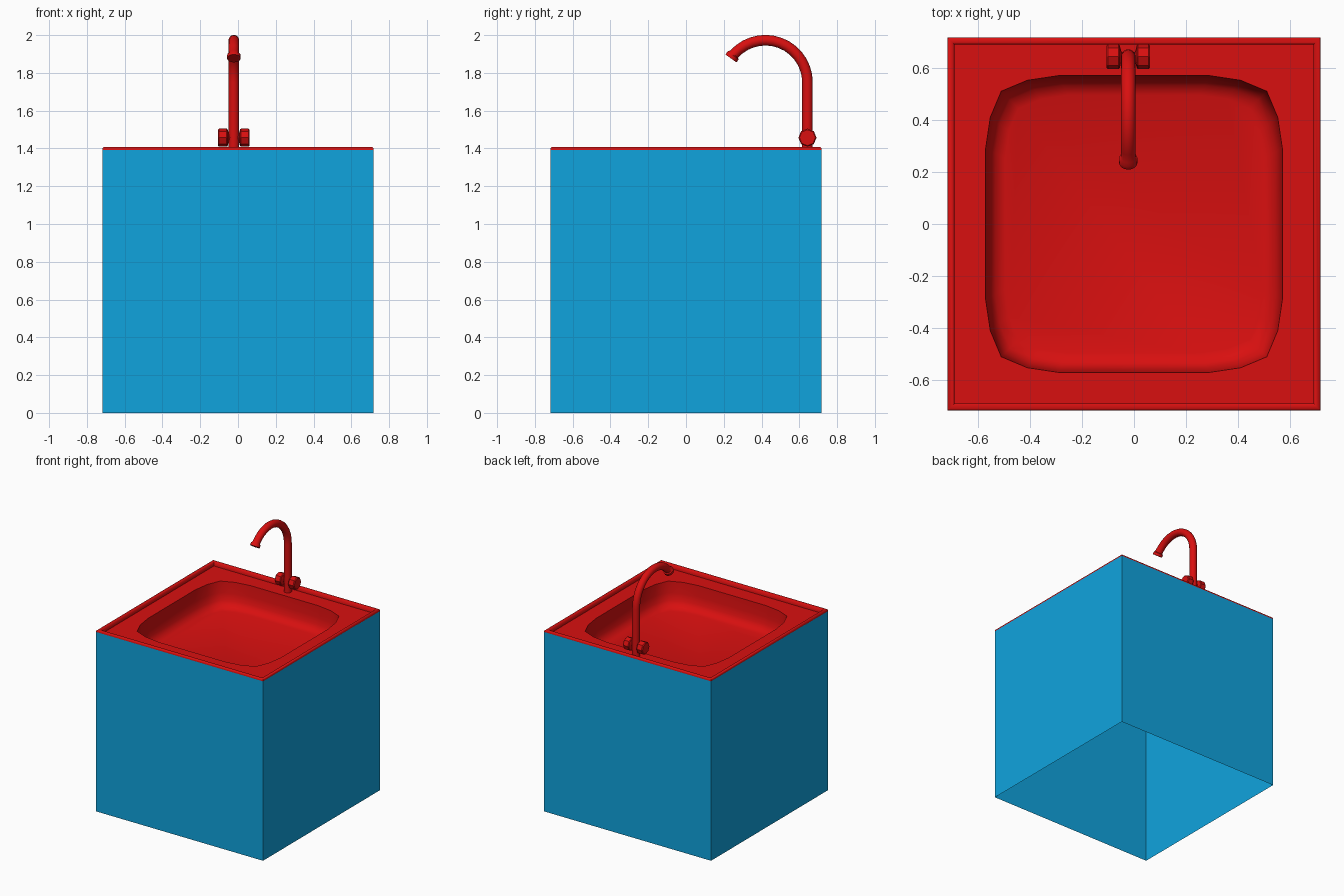
import bpy, bmesh, math
from mathutils import Vector

if "Cube" in bpy.data.objects:
    bpy.data.objects.remove(bpy.data.objects["Cube"])


def material(name, color):
    m = bpy.data.materials.new(name)
    m.diffuse_color = color
    m.use_nodes = True
    m.node_tree.nodes["Principled BSDF"].inputs["Base Color"].default_value = m.diffuse_color
    return m


RED = material("red", (0.69, 0.005, 0.005, 1))
BLUE = material("blue", (0.005, 0.37, 0.73, 1))


def finish(name, bm, mat, angle=None, recalc=True):
    if recalc:
        bmesh.ops.recalc_face_normals(bm, faces=bm.faces)
    me = bpy.data.meshes.new(name)
    bm.to_mesh(me)
    bm.free()
    me.materials.append(mat)
    ob = bpy.data.objects.new(name, me)
    bpy.context.collection.objects.link(ob)
    if angle:
        bpy.ops.object.select_all(action='DESELECT')
        ob.select_set(True)
        bpy.context.view_layer.objects.active = ob
        bpy.ops.object.shade_smooth_by_angle(angle=math.radians(angle))
    return ob


def ring(bm, pts, z):
    return [bm.verts.new((x, y, z)) for x, y in pts]


def bridge(bm, a, b):
    n = len(a)
    for i in range(n):
        bm.faces.new((a[i], a[(i + 1) % n], b[(i + 1) % n], b[i]))


def square(h):
    return [(h, h), (-h, h), (-h, -h), (h, -h)]


def sweep(name, path, radii, side, sides, angle):
    """Capped round tube along a planar path; side is the plane's normal."""
    bm = bmesh.new()
    path = [Vector(p) for p in path]
    side = Vector(side)
    rings = []
    for i, p in enumerate(path):
        t = (path[min(i + 1, len(path) - 1)] - path[max(i - 1, 0)]).normalized()
        n = t.cross(side)
        rings.append([bm.verts.new(p + radii[i] * (math.cos(a) * side + math.sin(a) * n))
                      for a in (2 * math.pi * k / sides for k in range(sides))])
    for a, b in zip(rings, rings[1:]):
        bridge(bm, a, b)
    bm.faces.new(rings[0])
    bm.faces.new(rings[-1])
    return finish(name, bm, RED, angle)


# Cabinet: four thin walls, open below
H = 0.717
bm = bmesh.new()
bridge(bm, ring(bm, square(H), 0), ring(bm, square(H), 1.393))
finish("cabinet", bm, BLUE)

# Sink top: rolled rim, recessed deck and rounded basin as one sheet
DECK = 1.375
bm = bmesh.new()
profile = [(H, 1.390), (H, 1.402), (0.710, 1.408), (0.697, 1.408), (0.690, 1.402), (0.690, DECK)]
rims = [ring(bm, square(h), z) for h, z in profile]
for a, b in zip(rims, rims[1:]):
    bridge(bm, a, b)
corner = [(0.57, 0.29), (0.552, 0.41), (0.51, 0.51), (0.41, 0.552), (0.29, 0.57)]
outline = []
for k in range(4):
    for x, y in corner:
        for _ in range(k):
            x, y = -y, x
        outline.append((x, y))
basin = [ring(bm, [(x * s, y * s) for x, y in outline], z)
         for s, z in ((1, DECK), (0.99, 1.29), (0.972, 1.235), (0.935, 1.20), (0.87, 1.185))]
for k in range(4):
    c, c2 = rims[-1][k], rims[-1][(k + 1) % 4]
    for i in range(4):
        bm.faces.new((c, basin[0][5 * k + i + 1], basin[0][5 * k + i]))
    bm.faces.new((c, c2, basin[0][(5 * k + 5) % 20], basin[0][5 * k + 4]))
for a, b in zip(basin, basin[1:]):
    bridge(bm, a, b)
bm.faces.new(basin[-1])
finish("sink_basin", bm, RED, 50)

# Tap spout: upright, arc and flared tip
X, Y, R = -0.022, 0.643, 0.223
path = [(X, Y, DECK - 0.002), (X, Y, 1.5)]
for i in range(15):
    a = math.radians(138 * i / 14)
    path.append((X, Y - R + R * math.cos(a), 1.75 + R * math.sin(a)))
radii = [0.028] * len(path)
end, d = Vector(path[-1]), Vector((0, -0.58, -0.81))
for dist, r in ((0.008, 0.036), (0.028, 0.036)):
    path.append(end + d * dist)
    radii.append(r)
sweep("tap_spout", path, radii, (1, 0, 0), 16, 40)

# Tap handles: narrow neck widening to a faceted knob, one each side
for label, s in (("left", -1), ("right", 1)):
    prof = [(0.0, 0.018), (0.026, 0.018), (0.033, 0.044), (0.038, 0.048), (0.078, 0.048), (0.084, 0.042)]
    sweep(label + "_tap_handle", [(X + s * o, Y, 1.457) for o, _ in prof],
          [r for _, r in prof], (0, 1, 0), 8, 30)
